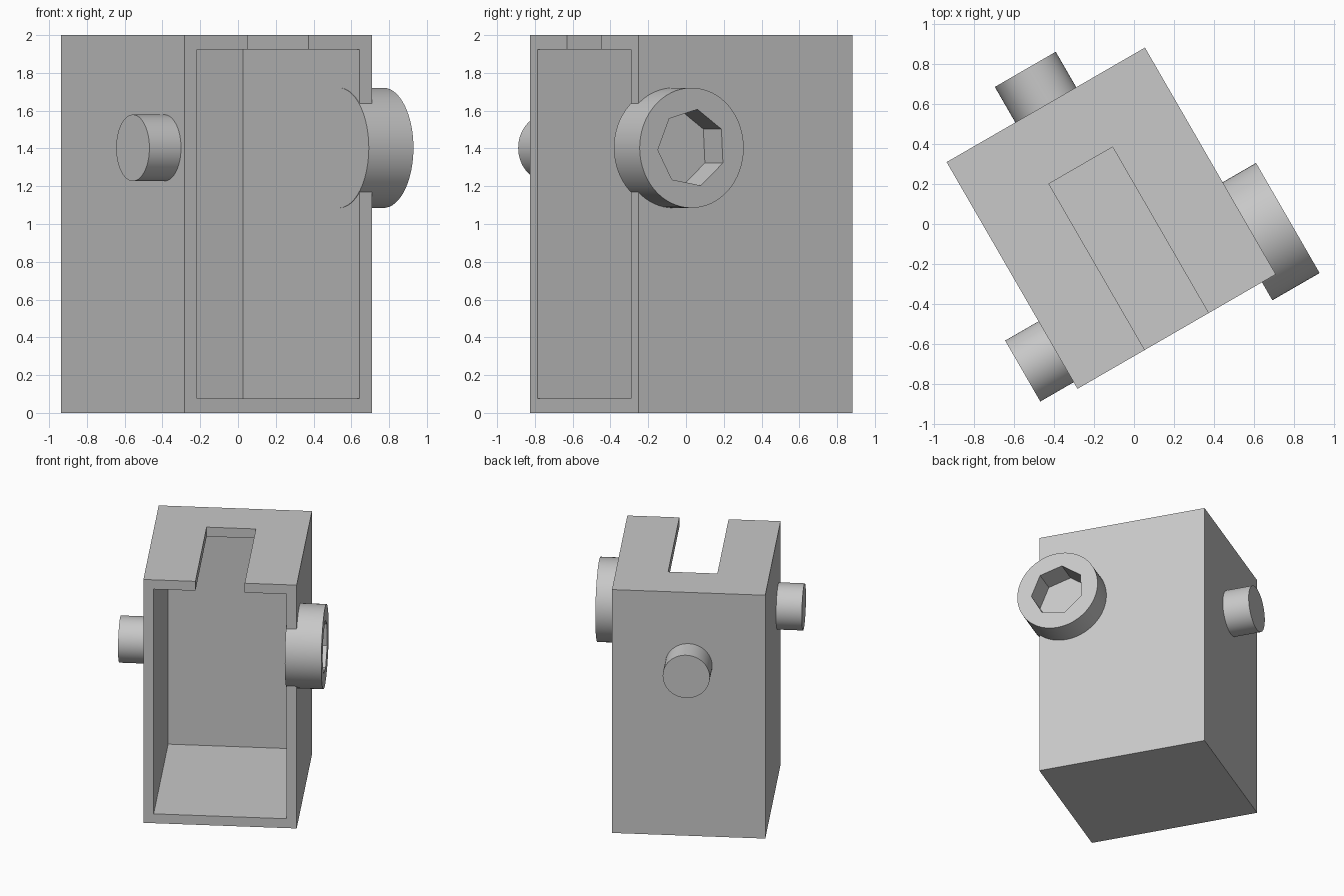
import bpy
import math
from mathutils import Matrix, Vector

if "Cube" in bpy.data.objects:
    bpy.data.objects.remove(bpy.data.objects["Cube"], do_unlink=True)

# The whole housing is turned 30 degrees about z; sizes below are in its own frame
FRAME = Matrix.Translation((-0.114, 0.029, 0)) @ Matrix.Rotation(math.radians(30), 4, 'Z')
W, D, H = 0.573, 0.655, 2.0      # half width, half depth, height
WALL = 0.077
PIN_Z = 1.403

grey = bpy.data.materials.new("plain grey")
grey.use_nodes = True
grey.diffuse_color = (0.58, 0.58, 0.58, 1)
grey.node_tree.nodes["Principled BSDF"].inputs["Base Color"].default_value = (0.58, 0.58, 0.58, 1)


def finish(name, local):
    """Name the new primitive, place it in the frame and colour it."""
    ob = bpy.context.object
    ob.name = name
    ob.data.transform(FRAME @ local)
    ob.matrix_world = Matrix.Identity(4)
    ob.data.materials.append(grey)
    return ob


def box(name, low, high):
    low, high = Vector(low), Vector(high)
    bpy.ops.mesh.primitive_cube_add(size=1)
    return finish(name, Matrix.Translation((low + high) / 2) @ Matrix.Diagonal((*(high - low), 1)))


def rod(name, start, end, radius, sides=64, spin=0):
    start, end = Vector(start), Vector(end)
    axis = end - start
    bpy.ops.mesh.primitive_cylinder_add(vertices=sides, radius=radius, depth=axis.length)
    turn = axis.to_track_quat('Z', 'Y').to_matrix().to_4x4()
    return finish(name, Matrix.Translation((start + end) / 2) @ turn @ Matrix.Rotation(spin, 4, 'Z'))


def cut(target, cutter):
    mod = target.modifiers.new("cut", 'BOOLEAN')
    mod.operation, mod.solver, mod.object = 'DIFFERENCE', 'EXACT', cutter
    bpy.ops.object.select_all(action='DESELECT')
    bpy.context.view_layer.objects.active = target
    target.select_set(True)
    bpy.ops.object.modifier_apply(modifier=mod.name)
    bpy.data.objects.remove(cutter, do_unlink=True)


def smooth(ob):
    bpy.ops.object.select_all(action='DESELECT')
    bpy.context.view_layer.objects.active = ob
    ob.select_set(True)
    bpy.ops.object.shade_smooth_by_angle(angle=math.radians(30))


# Housing: box open at the front, with a slot in its top
housing = box("housing", (-W, -D, 0), (W, D, H))
cut(housing, box("cavity_cutter", (WALL - W, -D - 0.2, WALL), (W - WALL, D - WALL, H - WALL)))
cut(housing, box("slot_cutter", (-0.184, -D - 0.2, H - 0.3), (0.184, 0.305, H + 0.2)))

# Round pins on the back and one side
back_pin = rod("back_pin", (0, D - WALL / 2, PIN_Z), (0, 0.86, PIN_Z), 0.176)
side_pin = rod("side_pin", (WALL / 2 - W, -0.441, PIN_Z), (-0.766, -0.441, PIN_Z), 0.176)

# Large boss on the other side with a seven-sided socket
boss = rod("socket_boss", (W - WALL - 0.003, -0.441, PIN_Z), (0.766, -0.441, PIN_Z), 0.318)
socket = rod("socket_cutter", (W + 0.002, -0.441, PIN_Z), (0.9, -0.441, PIN_Z), 0.207, 7)
# Turn the socket so that one corner points slightly below the front direction
centre = FRAME @ Vector((W, -0.441, PIN_Z))
u = (FRAME.to_3x3() @ Vector((1, 0, 0))).normalized()
v = (FRAME.to_3x3() @ Vector((0, 1, 0))).normalized()
rel = socket.data.vertices[0].co - centre
now = math.atan2(rel.z, rel.dot(v))
spin = Matrix.Rotation(math.radians(183) - now, 4, u)
socket.data.transform(Matrix.Translation(centre) @ spin @ Matrix.Translation(-centre))
cut(boss, socket)

for part in (back_pin, side_pin, boss):
    smooth(part)
